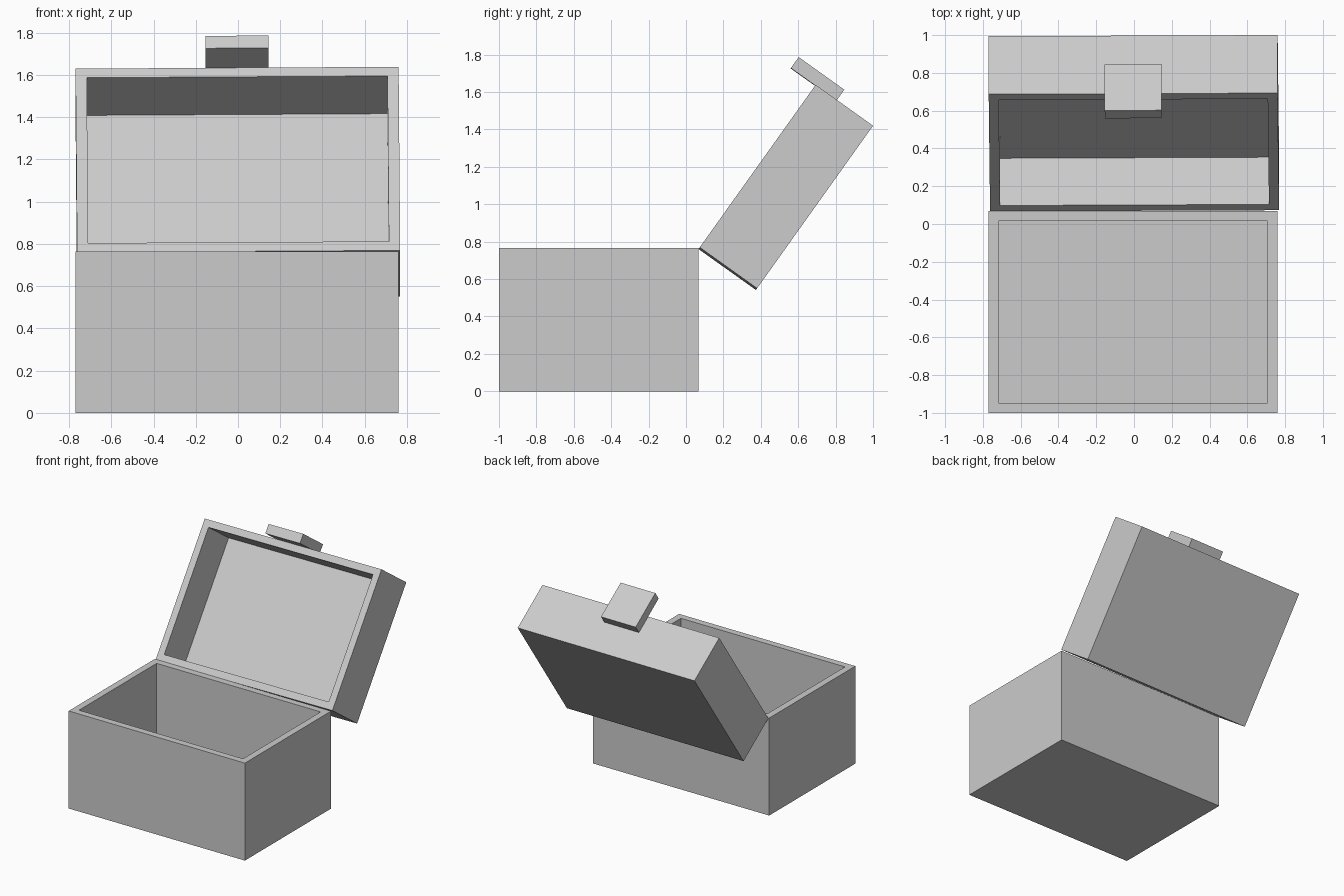
import bpy
import bmesh
from math import radians
from mathutils import Matrix, Vector

cube = bpy.data.objects.get("Cube")
if cube:
    bpy.data.objects.remove(cube, do_unlink=True)

grey = bpy.data.materials.new("plain grey")
grey.use_nodes = True
colour = (0.6, 0.6, 0.6, 1)
grey.diffuse_color = colour
grey.node_tree.nodes["Principled BSDF"].inputs["Base Color"].default_value = colour

WALL = 0.075
FLOOR = 0.07
WIDTH = 1.53
DEPTH = 1.068


def add_box(name, low, high, matrix=Matrix(), hollow=False):
    """Box between two corners; a hollow one is open at its local top."""
    low, high = Vector(low), Vector(high)
    bm = bmesh.new()
    bmesh.ops.create_cube(bm, size=1)
    bmesh.ops.scale(bm, vec=high - low, verts=bm.verts)
    bmesh.ops.translate(bm, vec=(low + high) / 2, verts=bm.verts)
    if hollow:
        bm.normal_update()
        top = max(bm.faces, key=lambda f: f.normal.z)
        bmesh.ops.inset_region(bm, faces=[top], thickness=WALL)
        inner = bmesh.ops.extrude_discrete_faces(bm, faces=[top])["faces"][0]
        drop = low.z + FLOOR - high.z
        bmesh.ops.translate(bm, vec=(0, 0, drop), verts=inner.verts)
    bmesh.ops.recalc_face_normals(bm, faces=bm.faces)
    mesh = bpy.data.meshes.new(name)
    bm.to_mesh(mesh)
    bm.free()
    mesh.materials.append(grey)
    obj = bpy.data.objects.new(name, mesh)
    obj.matrix_world = matrix
    bpy.context.collection.objects.link(obj)
    return obj


half = WIDTH / 2

# Open box
add_box("chest_base", (-half, -DEPTH, 0), (half, 0, 0.765),
        Matrix.Translation((-0.005, 0.068, 0)), hollow=True)

# Lid swung open about the rear rim, very slightly askew
hinge = (Matrix.Translation((0.003, 0.07, 0.765))
         @ Matrix.Rotation(radians(54.5), 4, "X")
         @ Matrix.Rotation(radians(0.4), 4, "Z"))
add_box("chest_lid", (-half, 0, -0.377), (half, DEPTH, 0), hinge, hollow=True)

# Latch plate on the lid's free edge, overhanging the rim
add_box("latch", (-0.15, DEPTH, -0.14), (0.15, DEPTH + 0.072, 0.16), hinge)
